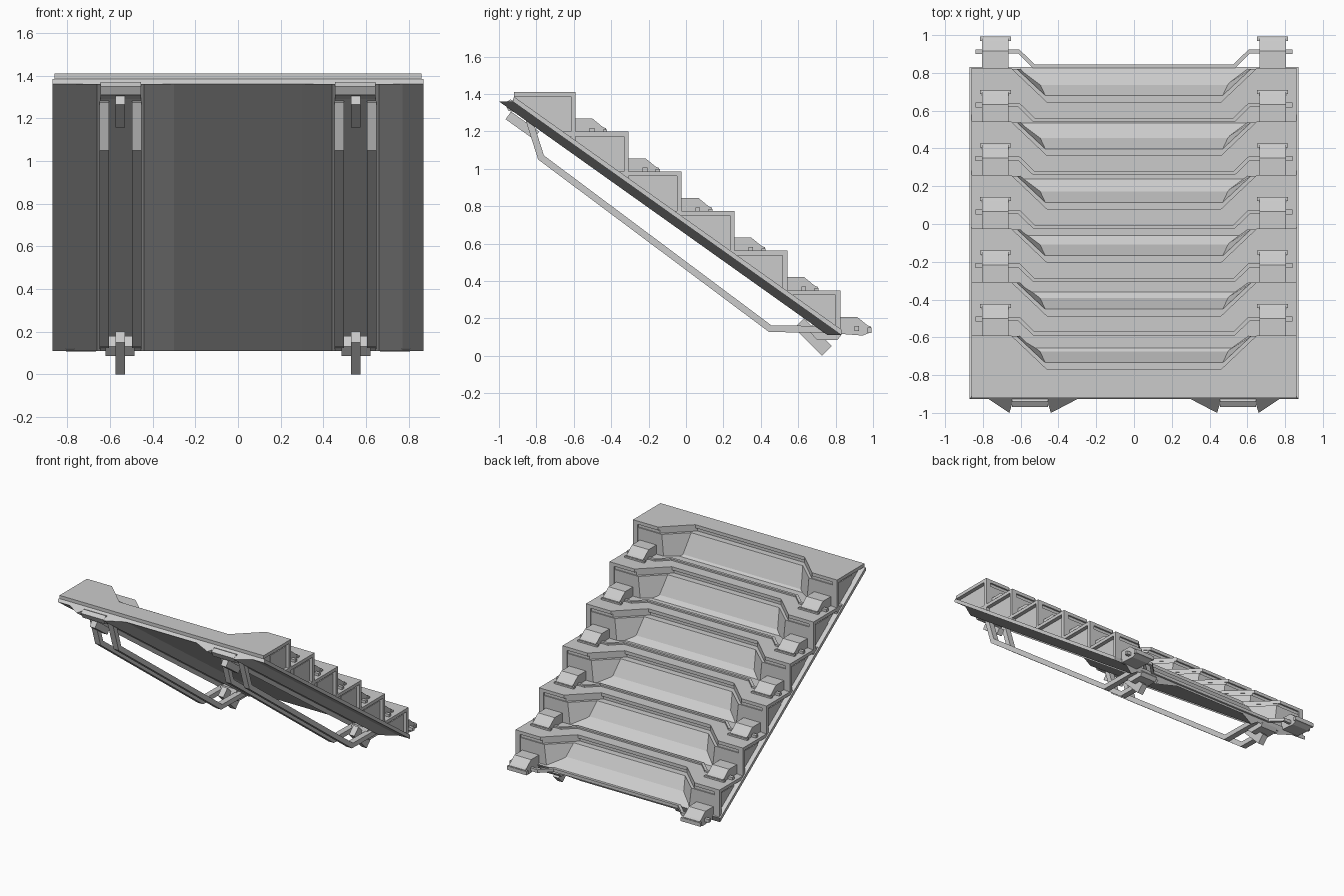
import bpy, bmesh
from mathutils import Vector

if "Cube" in bpy.data.objects:
    bpy.data.objects.remove(bpy.data.objects["Cube"])

S = 0.711                                   # slope of the flight
def slope_z(y): return 1.385 - S * (y + 0.92)
def slope_y(z): return -0.92 + (1.385 - z) / S

def loft(name, a, b):
    """Solid between two matching 3D outlines."""
    bm = bmesh.new()
    va = [bm.verts.new(p) for p in a]
    vb = [bm.verts.new(p) for p in b]
    n = len(a)
    bm.faces.new(va)
    bm.faces.new(vb[::-1])
    for i in range(n):
        j = (i + 1) % n
        bm.faces.new((va[i], vb[i], vb[j], va[j]))
    bmesh.ops.recalc_face_normals(bm, faces=bm.faces)
    me = bpy.data.meshes.new(name)
    bm.to_mesh(me)
    bm.free()
    ob = bpy.data.objects.new(name, me)
    bpy.context.collection.objects.link(ob)
    return ob

def along_x(name, yz, x0, x1):
    return loft(name, [(x0, y, z) for y, z in yz], [(x1, y, z) for y, z in yz])

def along_z(name, xy, z0, z1):
    return loft(name, [(x, y, z0) for x, y in xy], [(x, y, z1) for x, y in xy])

def to_slope(name, xy, top, foot=None):
    """Plan outline dropped from a level top onto the slab (optionally to a wider foot)."""
    return loft(name, [(x, y, top) for x, y in xy],
                [(x, y, min(slope_z(y) - 0.01, top - 0.005)) for x, y in foot or xy])

def box(name, x0, x1, y0, y1, z0, z1):
    return along_z(name, [(x0, y0), (x1, y0), (x1, y1), (x0, y1)], z0, z1)

def strip(path, t):
    """Mitred outline of thickness t around a 2D path."""
    p = [Vector(q) for q in path]
    left, right = [], []
    for i, q in enumerate(p):
        d0 = (q - p[i - 1]).normalized() if i else (p[1] - q).normalized()
        d1 = (p[i + 1] - q).normalized() if i < len(p) - 1 else d0
        n0, n1 = Vector((-d0.y, d0.x)), Vector((-d1.y, d1.x))
        m = (n0 + n1).normalized()
        m *= t / 2 / m.dot(n0)
        left.append(tuple(q + m))
        right.append(tuple(q - m))
    return left + right[::-1]

def notched(w, back, front, outer, inner, depth):
    """Tread plan with a trapezoid cut from its stepping edge."""
    return [(-w, back), (w, back), (w, front), (outer, front), (inner, front - depth),
            (-inner, front - depth), (-outer, front), (-w, front)]

# sloping slab: ribbed underside, ends cut level
half = [(0.30, 0.030), (0.44, 0.082), (0.455, 0.047), (0.645, 0.047), (0.66, 0.082),
        (0.77, 0.030), (0.87, 0.030)]
under = [(-x, d) for x, d in half[::-1]] + half
def slab_end(z, ytop):
    pts = [(x, slope_y(z + d), z) for x, d in under]
    return pts + [(0.87, ytop, slope_z(ytop)), (-0.87, ytop, slope_z(ytop))]
loft("sloping_slab", slab_end(1.36, -0.92), slab_end(0.11, 0.83))

# steps
for i in range(6):
    R = -0.59 + 0.283 * i
    T = 1.41 - 0.212 * i
    back = max(-0.92, slope_y(T))
    n = str(i + 1)
    along_z("tread_" + n, notched(0.86, back, R, 0.65, 0.46, 0.18), T - 0.025, T)
    to_slope("step_body_" + n, notched(0.83, back, R - 0.012, 0.64, 0.45, 0.18), T - 0.025)
    # ledge below the rim, its wall leaning out to the foot of the recess
    to_slope("step_ledge_" + n, notched(0.835, R - 0.21, R - 0.004, 0.62, 0.47, 0.14), T - 0.05,
             notched(0.835, R - 0.21, R - 0.004, 0.60, 0.50, 0.075))
    base = T - 0.212
    for s in (-1, 1):
        side = "_right_" if s > 0 else "_left_"
        # side frame post
        to_slope("riser_post" + side + n,
                 [(s * 0.82, R - 0.025), (s * 0.86, R - 0.025), (s * 0.86, R), (s * 0.82, R)], T - 0.01)
        # clip bracket at the foot of the riser
        prof = [(-0.01, -0.02), (-0.01, 0.07), (0.09, 0.07), (0.145, 0.025), (0.163, 0.018),
                (0.163, -0.012), (0.12, -0.03)]
        along_x("clip" + side + n, [(R + y, base + z) for y, z in prof], s * 0.665, s * 0.805)
        box("clip_lip" + side + n, s * 0.65, s * 0.815, R + 0.145, R + 0.167, base - 0.016, base + 0.012)
        box("clip_peg" + side + n, s * 0.80, s * 0.84, R + 0.075, R + 0.1, base - 0.005, base + 0.02)
    # cranked bar joining the two clips
    bar = [(-0.68, 0.088), (-0.61, 0.088), (-0.53, 0.01), (0.53, 0.01), (0.61, 0.088), (0.68, 0.088)]
    along_z("clip_bar_" + n, strip([(x, R + y) for x, y in bar], 0.02), base - 0.012, base + 0.012)

# underside rails, stops and hooks
rail = strip([(-0.845, 1.28), (-0.775, 1.06), (0.45, 0.145), (0.78, 0.14)], 0.036)
for s in (-1, 1):
    side = "right" if s > 0 else "left"
    for k, x in enumerate((0.452, 0.605)):
        along_x(f"rail_{side}_{k + 1}", rail, s * x, s * (x + 0.045))
    hood = [(-0.94, 1.37), (-0.97, 1.35), (-0.95, 1.31), (-0.86, 1.29), (-0.86, 1.34)]
    loft("top_hood_" + side, [(s * 0.455, y, z) for y, z in hood], [(s * 0.645, y, z) for y, z in hood])
    along_x("top_stop_" + side, strip([(-0.95, 1.285), (-0.80, 1.178)], 0.05), s * 0.53, s * 0.575)
    along_x("foot_hook_" + side, strip([(0.605, 0.174), (0.753, 0.026)], 0.073), s * 0.53, s * 0.575)
    along_x("foot_pad_" + side, [(0.66, 0.13), (0.70, 0.085), (0.81, 0.085), (0.83, 0.11), (0.80, 0.16), (0.68, 0.18)],
            s * 0.485, s * 0.62)
